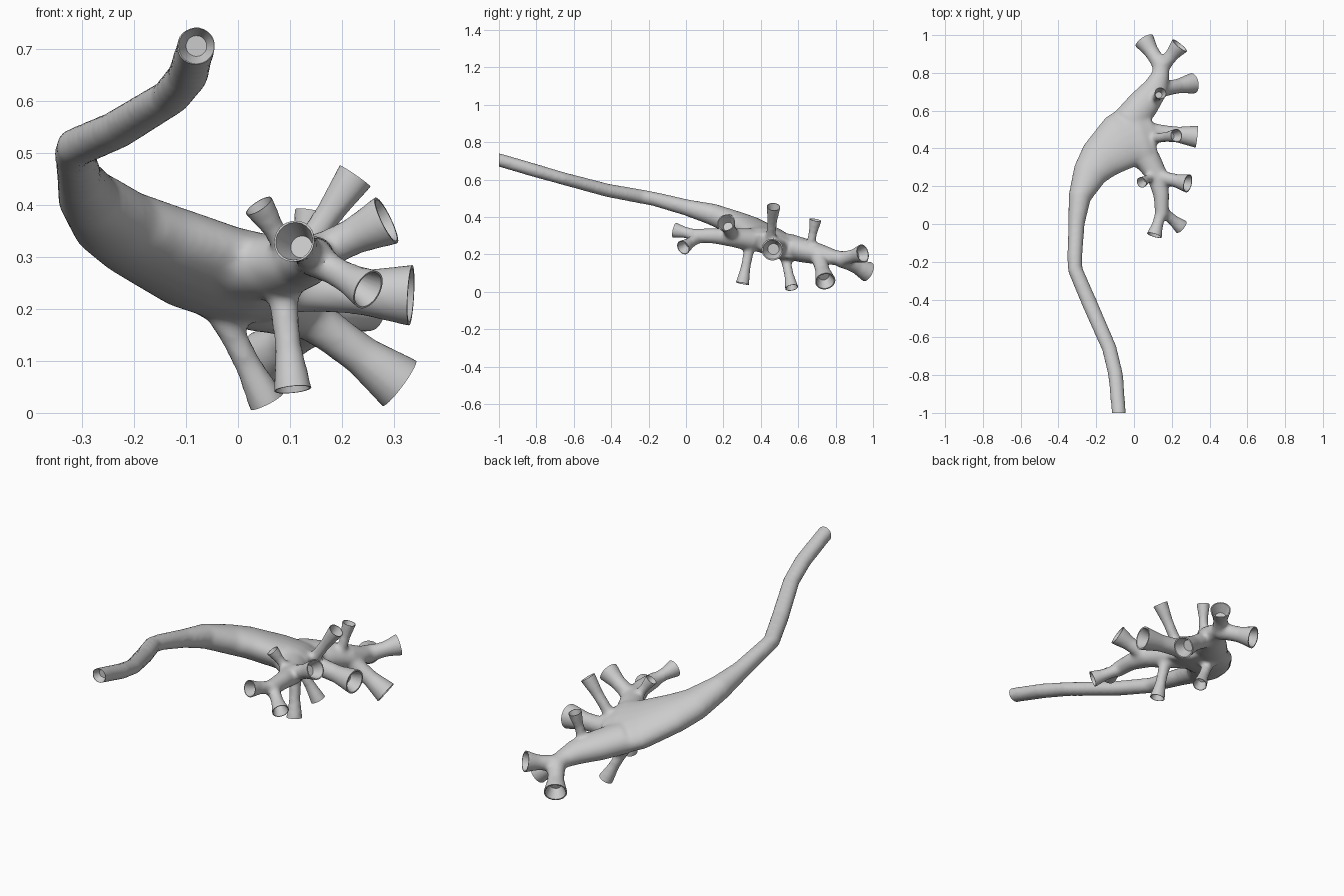
import bpy, bmesh, math
from mathutils import Vector


def loft(bm, pts, radii, axes, normal, sides=20):
    """Closed tube of elliptical rings; radii are (width, thickness) pairs."""
    rings = []
    for p, (w, t), a in zip(pts, radii, axes):
        side = normal.cross(a).normalized()
        up = a.cross(side).normalized()
        rings.append([bm.verts.new(p + side * (w * math.cos(k * math.tau / sides))
                                   + up * (t * math.sin(k * math.tau / sides)))
                      for k in range(sides)])
    for r0, r1 in zip(rings, rings[1:]):
        for k in range(sides):
            j = (k + 1) % sides
            bm.faces.new((r0[k], r0[j], r1[j], r1[k]))
    bm.faces.new(rings[0][::-1])
    bm.faces.new(rings[-1])


def path(bm, rows, normal=Vector((0.1, 0.33, 0.94))):
    """Tube through rows of (x, y, z, width, thickness)."""
    pts = [Vector(r[:3]) for r in rows]
    n = len(pts)
    axes = [(pts[min(i + 1, n - 1)] - pts[max(i - 1, 0)]).normalized() for i in range(n)]
    loft(bm, pts, [r[3:] for r in rows], axes, normal)


def any_normal(a):
    return Vector((0, 0, 1)) if abs(a.z) < 0.8 else Vector((1, 0, 0))


def branch(bm, cut, root, tip, r, neck=0.66):
    """Flared branch plus the cutter that trims and hollows its mouth."""
    root, tip = Vector(root), Vector(tip)
    a = (tip - root).normalized()
    nk = r * neck
    pts = [root, root.lerp(tip, 0.3), root.lerp(tip, 0.6), tip, tip + a * 0.035]
    rad = [nk * 1.25, nk * 1.08, nk * 1.08, r, r * 1.05]
    loft(bm, pts, [(q, q) for q in rad], [a] * 5, any_normal(a))
    mouth(cut, tip, a, r, 0.05)


def mouth(cut, tip, a, r, depth):
    pts = [tip - a * depth, tip, tip, tip + a * 0.07]
    rad = [r * 0.5, r * 0.86, r * 1.6, r * 1.6]
    loft(cut, pts, [(q, q) for q in rad], [a] * 4, any_normal(a))


def make(name, bm):
    bmesh.ops.recalc_face_normals(bm, faces=bm.faces)
    me = bpy.data.meshes.new(name)
    bm.to_mesh(me)
    bm.free()
    ob = bpy.data.objects.new(name, me)
    bpy.context.collection.objects.link(ob)
    return ob


body, cut = bmesh.new(), bmesh.new()

# long duct widening into a flattened funnel
path(body, [
    (-0.078, -1.04, 0.715, 0.038, 0.036), (-0.082, -0.98, 0.70, 0.038, 0.036),
    (-0.097, -0.80, 0.647, 0.040, 0.036), (-0.130, -0.66, 0.607, 0.040, 0.034),
    (-0.235, -0.42, 0.543, 0.042, 0.036), (-0.312, -0.24, 0.510, 0.040, 0.038),
    (-0.313, -0.17, 0.497, 0.040, 0.038), (-0.305, 0.00, 0.452, 0.044, 0.044),
    (-0.288, 0.14, 0.415, 0.060, 0.058), (-0.235, 0.265, 0.365, 0.092, 0.068),
    (-0.180, 0.34, 0.335, 0.118, 0.072), (-0.060, 0.44, 0.280, 0.158, 0.075),
    (0.030, 0.475, 0.255, 0.185, 0.072), (0.100, 0.485, 0.243, 0.150, 0.050)])
mouth(cut, Vector((-0.08, -1.0, 0.705)), Vector((0, -1, 0)), 0.04, 0.03)

# upper and lower main arms of the funnel
path(body, [(-0.03, 0.54, 0.245, 0.09, 0.07), (0.05, 0.635, 0.22, 0.085, 0.065),
            (0.115, 0.72, 0.20, 0.068, 0.055), (0.14, 0.79, 0.185, 0.048, 0.042),
            (0.147, 0.86, 0.175, 0.040, 0.036)])
path(body, [(0.0, 0.40, 0.28, 0.08, 0.065), (0.08, 0.33, 0.28, 0.07, 0.06),
            (0.125, 0.25, 0.29, 0.056, 0.05), (0.145, 0.15, 0.30, 0.042, 0.042),
            (0.147, 0.04, 0.30, 0.036, 0.038)])

# flared branches: root, mouth centre, mouth radius
for root, tip, r in [
        ((0.147, 0.83, 0.175), (0.055, 0.97, 0.108), 0.056),
        ((0.147, 0.83, 0.175), (0.242, 0.945, 0.205), 0.052),
        ((0.130, 0.71, 0.190), (0.310, 0.745, 0.057), 0.056),
        ((0.110, 0.66, 0.220), (0.140, 0.692, 0.385), 0.034),
        ((0.080, 0.49, 0.240), (0.332, 0.462, 0.226), 0.060),
        ((0.090, 0.45, 0.260), (0.225, 0.468, 0.455), 0.038),
        ((0.130, 0.25, 0.295), (0.285, 0.215, 0.370), 0.051),
        ((0.110, 0.26, 0.290), (0.040, 0.220, 0.398), 0.032),
        ((0.085, 0.34, 0.240), (0.105, 0.302, 0.045), 0.038),
        ((-0.03, 0.53, 0.190), (0.055, 0.565, 0.022), 0.037),
        ((0.147, 0.07, 0.300), (0.108, -0.06, 0.330), 0.043),
        ((0.147, 0.07, 0.295), (0.250, -0.015, 0.237), 0.042)]:
    branch(body, cut, root, tip, r)

duct = make("branching_duct", body)
cutter = make("mouth_cutter", cut)
cutter.hide_render = True

# fuse the tubes, soften the joints, then trim the mouths
m = duct.modifiers.new("fuse", 'REMESH')
m.mode, m.voxel_size = 'VOXEL', 0.0095
m = duct.modifiers.new("soften", 'SMOOTH')
m.factor, m.iterations = 0.5, 12
m = duct.modifiers.new("mouths", 'BOOLEAN')
m.operation, m.solver, m.object = 'DIFFERENCE', 'EXACT', cutter

bpy.ops.object.select_all(action='DESELECT')
duct.select_set(True)
bpy.context.view_layer.objects.active = duct
bpy.ops.object.convert(target='MESH')
bpy.data.objects.remove(cutter)
bpy.ops.object.shade_smooth_by_angle(angle=math.radians(35))
